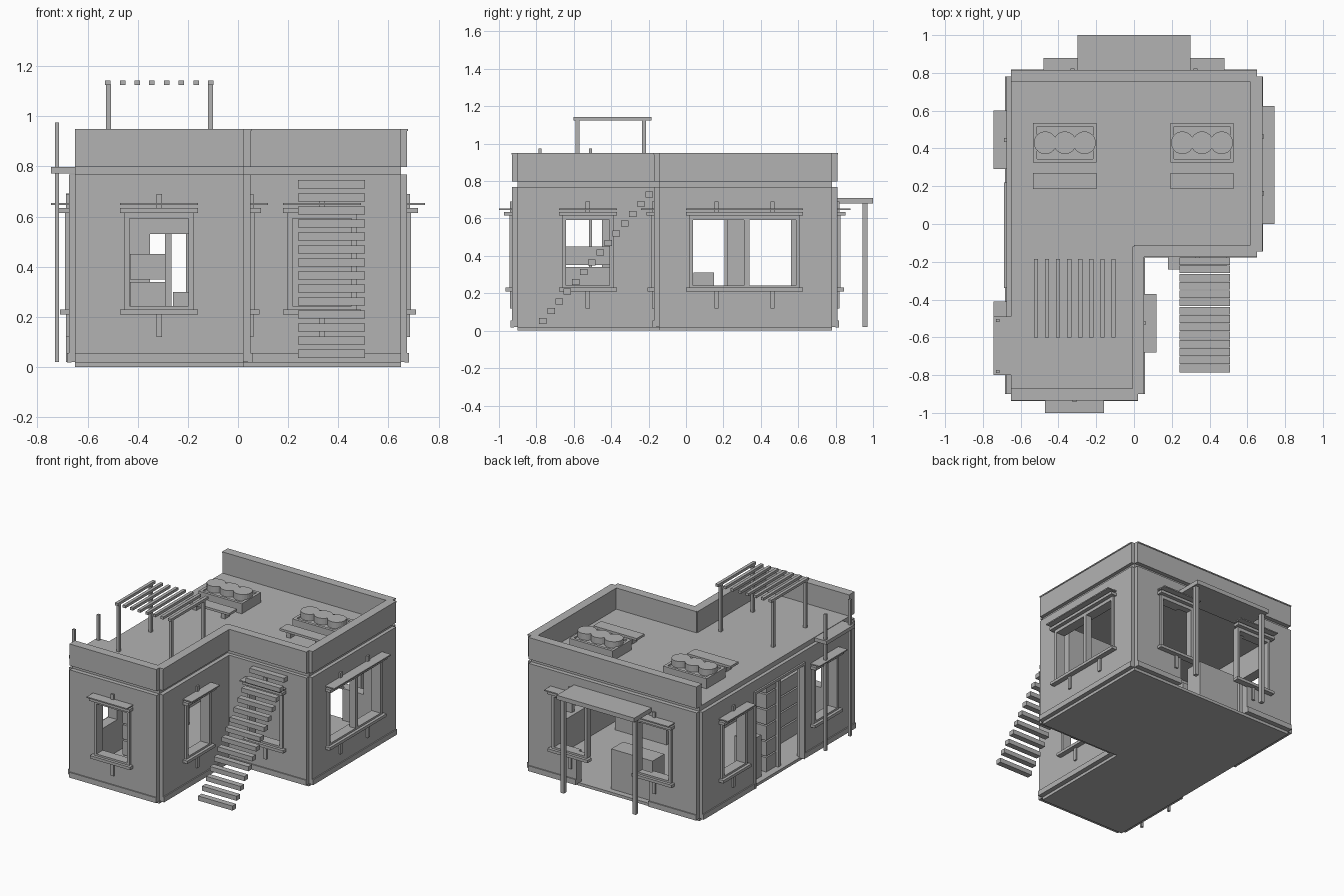
import bpy, bmesh, math

if "Cube" in bpy.data.objects:
    bpy.data.objects.remove(bpy.data.objects["Cube"])

mat = bpy.data.materials.new("plain grey")
mat.diffuse_color = (0.45, 0.45, 0.45, 1)
mat.use_nodes = True
mat.node_tree.nodes["Principled BSDF"].inputs["Base Color"].default_value = mat.diffuse_color


def finish(bm, name):
    bmesh.ops.recalc_face_normals(bm, faces=bm.faces)
    me = bpy.data.meshes.new(name)
    bm.to_mesh(me)
    bm.free()
    me.materials.append(mat)
    ob = bpy.data.objects.new(name, me)
    bpy.context.collection.objects.link(ob)
    return ob


def box(name, x0, x1, y0, y1, z0, z1):
    bm = bmesh.new()
    bmesh.ops.create_cube(bm, size=1)
    for v in bm.verts:
        v.co = (x1 if v.co.x > 0 else x0, y1 if v.co.y > 0 else y0, z1 if v.co.z > 0 else z0)
    return finish(bm, name)


def prism(name, pts, z0, z1):
    bm = bmesh.new()
    f = bm.faces.new([bm.verts.new((x, y, z0)) for x, y in pts])
    r = bmesh.ops.extrude_face_region(bm, geom=[f])
    for v in r["geom"]:
        if isinstance(v, bmesh.types.BMVert):
            v.co.z = z1
    return finish(bm, name)


def at(side, u, d, z):
    """Point on a wall side: u along the wall, d outwards from its face."""
    axis, face, sign = side
    return (u, face + sign * d, z) if axis == "y" else (face + sign * d, u, z)


def block(name, side, u0, u1, d0, d1, z0, z1):
    a, b = at(side, u0, d0, z0), at(side, u1, d1, z1)
    lo, hi = [min(p) for p in zip(a, b)], [max(p) for p in zip(a, b)]
    return box(name, lo[0], hi[0], lo[1], hi[1], lo[2], hi[2])


def panel(name, side, u0, u1, z0, z1, holes=(), d0=0.0, d1=-0.055):
    """Wall panel with rectangular openings (u0, u1, z0, z1)."""
    us = sorted({u0, u1} | {min(max(v, u0), u1) for h in holes for v in h[:2]})
    zs = sorted({z0, z1} | {min(max(v, z0), z1) for h in holes for v in h[2:]})
    bm = bmesh.new()
    vs = {(u, z): bm.verts.new(at(side, u, d0, z)) for u in us for z in zs}
    for a, b in zip(us, us[1:]):
        for c, d in zip(zs, zs[1:]):
            mu, mz = (a + b) / 2, (c + d) / 2
            if not any(h[0] < mu < h[1] and h[2] < mz < h[3] for h in holes):
                bm.faces.new([vs[a, c], vs[b, c], vs[b, d], vs[a, d]])
    loose = [v for v in bm.verts if not v.link_faces]
    bmesh.ops.delete(bm, geom=loose, context="VERTS")
    r = bmesh.ops.extrude_face_region(bm, geom=bm.faces[:])
    off = [q - p for p, q in zip(at(side, 0, d0, 0), at(side, 0, d1, 0))]
    bmesh.ops.translate(bm, vec=off, verts=[v for v in r["geom"] if isinstance(v, bmesh.types.BMVert)])
    bmesh.ops.recalc_face_normals(bm, faces=bm.faces)
    bmesh.ops.dissolve_limit(bm, angle_limit=0.01, verts=bm.verts, edges=bm.edges)
    return finish(bm, name)


def window(name, side, c, half=0.117, brackets=(0,)):
    o, lip = half + 0.02, half + 0.038
    for s in (-1, 1):
        block(name + "_jamb", side, c + s * half, c + s * o, -0.03, 0.015, 0.23, 0.615)
    block(name + "_head", side, c - half, c + half, -0.03, 0.015, 0.592, 0.615)
    block(name + "_foot", side, c - half, c + half, -0.03, 0.015, 0.23, 0.243)
    block(name + "_sill", side, c - lip, c + lip, -0.01, 0.035, 0.21, 0.23)
    block(name + "_lintel", side, c - lip, c + lip, -0.005, 0.042, 0.615, 0.635)
    block(name + "_shade", side, c - lip, c + lip, -0.005, 0.07, 0.646, 0.654)
    for b in brackets:
        block(name + "_lower_bracket", side, c + b - 0.011, c + b + 0.011, -0.005, 0.012, 0.12, 0.21)
        block(name + "_upper_bracket", side, c + b - 0.011, c + b + 0.011, -0.005, 0.012, 0.635, 0.69)


# Wall sides: axis of the normal, face position, outward sign
front = ("y", -0.93, -1)
wing_right = ("x", 0.05, 1)
inner_front = ("y", -0.17, -1)
right = ("x", 0.675, 1)
back = ("y", 0.81, 1)
left = ("x", -0.675, -1)


def hole(c, h=0.117):
    return (c - h, c + h, 0.243, 0.592)


left_door, back_door = (-0.34, 0.22, 0.0, 0.69), (-0.28, 0.28, 0.0, 0.68)
walls = [
    ("front", front, -0.65, 0.022, [hole(-0.315)]),
    ("wing_right", wing_right, -0.90, -0.12, [hole(-0.525)]),
    ("inner_front", inner_front, 0.0, 0.65, [hole(0.335)]),
    ("right", right, -0.145, 0.78, [hole(0.313, 0.275)]),
    ("back", back, -0.65, 0.65, [hole(-0.325), hole(0.325), back_door]),
    ("left", left, -0.90, 0.78, [hole(0.445), hole(-0.565), left_door]),
]
for n, side, a, b, holes in walls:
    panel(n + "_wall", side, a, b, 0.02, 0.767, holes)
    panel(n + "_plinth", side, a, b, 0.018, 0.055, holes, 0.008, -0.01)
    if n != "left":  # roof is open on the left
        panel(n + "_parapet", side, a, b, 0.797, 0.942)
        panel(n + "_parapet_cap", side, a, b, 0.942, 0.95, (), 0.004, -0.058)

# Floor and roof slabs, recessed behind the walls
outline = [(-0.65, -0.90), (0.022, -0.90), (0.022, -0.145), (0.65, -0.145), (0.65, 0.78), (-0.65, 0.78)]
prism("floor_slab", outline, 0.0, 0.02)
prism("roof_slab", outline, 0.765, 0.80)

# Windows
window("front_window", front, -0.315)
window("wing_window", wing_right, -0.525)
window("inner_window", inner_front, 0.335)
window("back_window_left", back, -0.325)
window("back_window_right", back, 0.325)
window("left_window_back", left, 0.445)
window("left_window_front", left, -0.565)
window("double_window", right, 0.313, 0.275, (-0.15, 0.15))
block("double_window_mullion", right, 0.31, 0.34, -0.03, 0.015, 0.243, 0.592)

# Trim round the side doorway
for u in (-0.34, 0.205):
    block("doorway_trim", left, u, u + 0.015, -0.03, 0.012, 0.02, 0.69)
block("doorway_trim_top", left, -0.34, 0.22, -0.03, 0.012, 0.675, 0.693)

# Back porch and side balcony
box("porch_roof", -0.30, 0.30, 0.80, 1.0, 0.68, 0.71)
for x in (-0.278, 0.278):
    box("porch_post", x - 0.013, x + 0.013, 0.943, 0.97, 0.02, 0.68)
box("balcony_slab", -0.745, -0.64, -0.80, -0.49, 0.772, 0.797)
for y in (-0.78, -0.51):
    box("balcony_post", -0.73, -0.713, y - 0.008, y + 0.008, 0.02, 0.975)

# Floating stairs
for i in range(14):
    y, z = -0.785 + i * 0.0437, 0.037 + i * 0.052
    box("stair_step", 0.24, 0.507, y, y + 0.04, z, z + 0.032)

# Pergola
for x in (-0.517, -0.11):
    for y in (-0.58, -0.225):
        box("pergola_post", x - 0.01, x + 0.01, y - 0.01, y + 0.01, 0.80, 1.126)
for i in range(8):
    x = -0.519 + i * 0.0586
    box("pergola_slat", x - 0.011, x + 0.011, -0.602, -0.185, 1.125, 1.143)

# Planters with bushes, and benches
for c in (-0.366, 0.36):
    bench_side = ("y", 0.43, -1)
    panel("planter", ("y", 0.325, -1), c - 0.168, c + 0.168, 0.80, 0.87, (), 0, -0.02)
    box("planter_back", c - 0.168, c + 0.168, 0.515, 0.535, 0.80, 0.87)
    for s in (-1, 1):
        xs = sorted((c + s * 0.148, c + s * 0.168))
        box("planter_end", xs[0], xs[1], 0.345, 0.515, 0.80, 0.87)
    box("planter_soil", c - 0.148, c + 0.148, 0.345, 0.515, 0.80, 0.86)
    for i in (-1, 0, 1):
        bm = bmesh.new()
        bmesh.ops.create_cone(bm, cap_ends=True, segments=24, radius1=0.06, radius2=0.06, depth=0.05)
        bmesh.ops.translate(bm, vec=(c + i * 0.104, 0.43, 0.88), verts=bm.verts)
        finish(bm, "bush")
    box("bench_seat", c - 0.168, c + 0.168, 0.185, 0.27, 0.84, 0.856)
    for s in (-1, 1):
        x = c + s * 0.11
        box("bench_leg", x - 0.015, x + 0.015, 0.20, 0.255, 0.80, 0.84)

# Interior: partition with a doorway, and furniture
panel("partition", ("y", -0.165, -1), -0.62, 0.0, 0.02, 0.766, [(-0.35, -0.17, 0.0, 0.53)], 0, -0.03)
for i in range(4):
    z = 0.02 + i * 0.11
    box("drawer", -0.43, -0.29, -0.66, -0.40, z, z + 0.1)
for i in range(6):
    z = 0.02 + i * 0.11
    box("shelf_unit", -0.60, -0.44, -0.135, -0.03, z, z + 0.1)
box("cabinet", 0.15, 0.55, -0.06, 0.0, 0.02, 0.70)
box("side_table", -0.61, -0.48, 0.04, 0.15, 0.02, 0.31)
box("counter", -0.26, 0.06, 0.61, 0.74, 0.02, 0.30)
